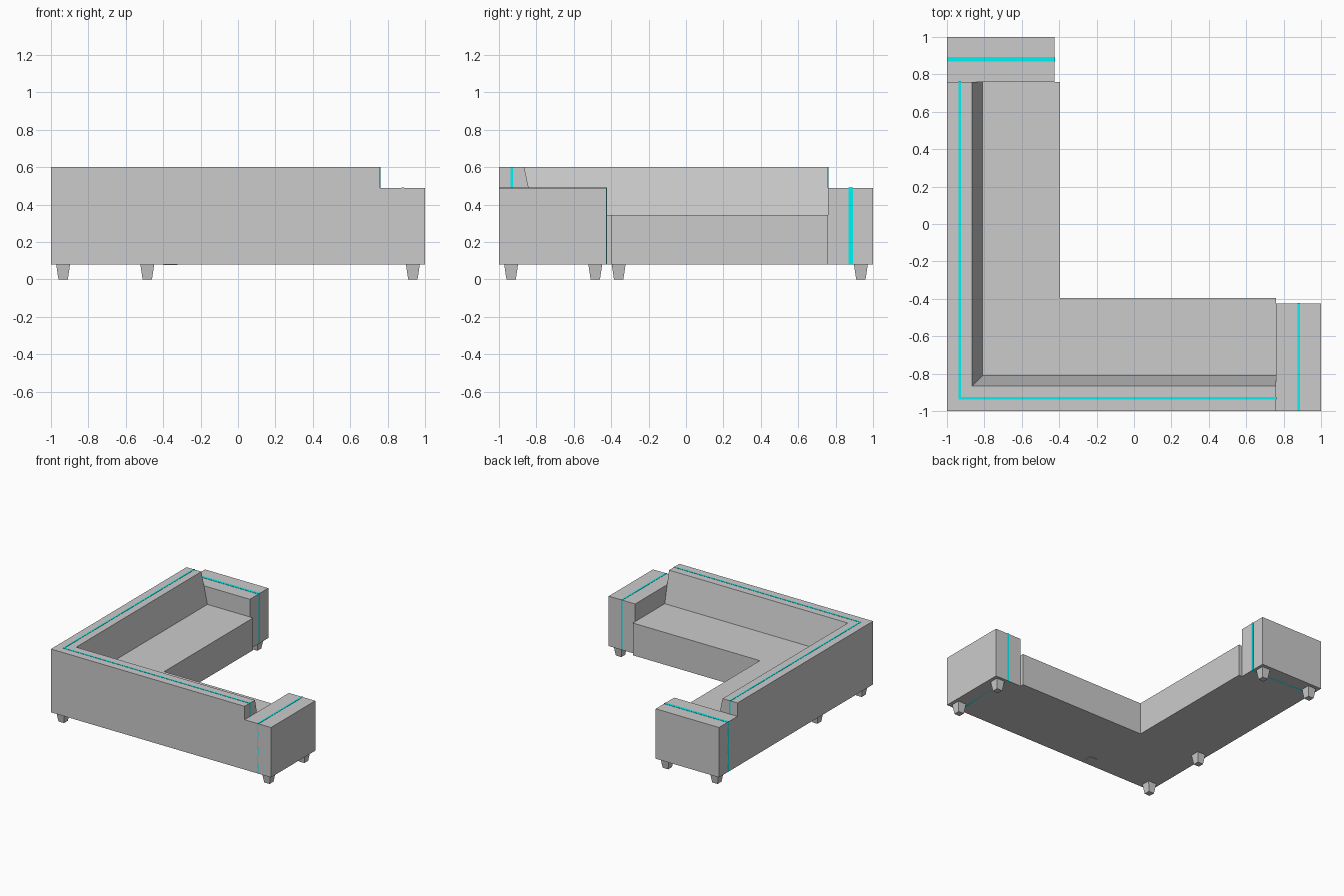
import bpy, bmesh

if "Cube" in bpy.data.objects:
    bpy.data.objects.remove(bpy.data.objects["Cube"])

BASE, SEAT, ARM, BACK = 0.08, 0.345, 0.49, 0.60   # heights
END = 0.76                                        # where body meets arms


def finish(name, bm, mat=None):
    bmesh.ops.recalc_face_normals(bm, faces=bm.faces)
    me = bpy.data.meshes.new(name)
    bm.to_mesh(me)
    bm.free()
    ob = bpy.data.objects.new(name, me)
    bpy.context.collection.objects.link(ob)
    if mat:
        me.materials.append(mat)
    return ob


def loft(name, rings, mat=None):
    """Closed solid through matching rings of points."""
    bm = bmesh.new()
    vs = [[bm.verts.new(p) for p in ring] for ring in rings]
    n = len(vs[0])
    for a, b in zip(vs, vs[1:]):
        for i in range(n):
            j = (i + 1) % n
            bm.faces.new((a[i], a[j], b[j], b[i]))
    bm.faces.new(vs[0])
    bm.faces.new(vs[-1])
    return finish(name, bm, mat)


def rect(x0, x1, y0, y1, z):
    return [(x0, y0, z), (x1, y0, z), (x1, y1, z), (x0, y1, z)]


def box(name, x, y, z, mat=None):
    return loft(name, [rect(*x, *y, z[0]), rect(*x, *y, z[1])], mat)


def l_sweep(name, profile, end, mat=None):
    """Mitred sweep of a (depth, height) profile along the two outer walls."""
    return loft(name, [[(-1 + d, end, z) for d, z in profile],
                       [(-1 + d, -1 + d, z) for d, z in profile],
                       [(end, -1 + d, z) for d, z in profile]], mat)


def foot(name, x, y):
    a, b = 0.037, 0.025
    loft(name, [rect(x - b, x + b, y - b, y + b, 0),
                rect(x - a, x + a, y - a, y + a, BASE)])


cyan = bpy.data.materials.new("cyan_trim")
cyan.diffuse_color = (0.0, 0.9, 0.9, 1.0)
cyan.use_nodes = True
cyan.node_tree.nodes["Principled BSDF"].inputs["Base Color"].default_value = cyan.diffuse_color

# L-shaped seat with sloped backrest
l_sweep("seat_and_back", [(0, BASE), (0, BACK), (0.135, BACK), (0.19, SEAT),
                          (0.605, SEAT), (0.605, BASE)], END)

# Arms at both ends
box("left_arm", (-1, -0.425), (END, 1), (BASE, ARM))
box("right_arm", (END, 1), (-1, -0.425), (BASE, ARM))

# Trim along the back, wrapping down its ends, and over each arm
e = 0.002
w = 0.006
l_sweep("back_trim", [(0.068 - w, ARM), (0.068 - w, BACK + e),
                      (0.068 + w, BACK + e), (0.068 + w, ARM)], END + e, cyan)
box("left_arm_trim", (-1, -0.425 + e), (0.87, 0.892), (BASE, ARM + e), cyan)
box("right_arm_trim", (0.874, 0.888), (-1, -0.425 + e), (BASE, ARM + e), cyan)

# Tapered feet
F, G = 0.935, 0.485
for i, (x, y) in enumerate([(-F, -F), (F, -F), (F, -G), (-F, F), (-G, F), (-F, -0.36)]):
    foot(f"foot_{i + 1}", x, y)

# Flush pad under the front wall
box("flush_pad", (-0.397, -0.323), (-F - 0.037, -F + 0.037), (BASE - e, BASE + 0.01))
